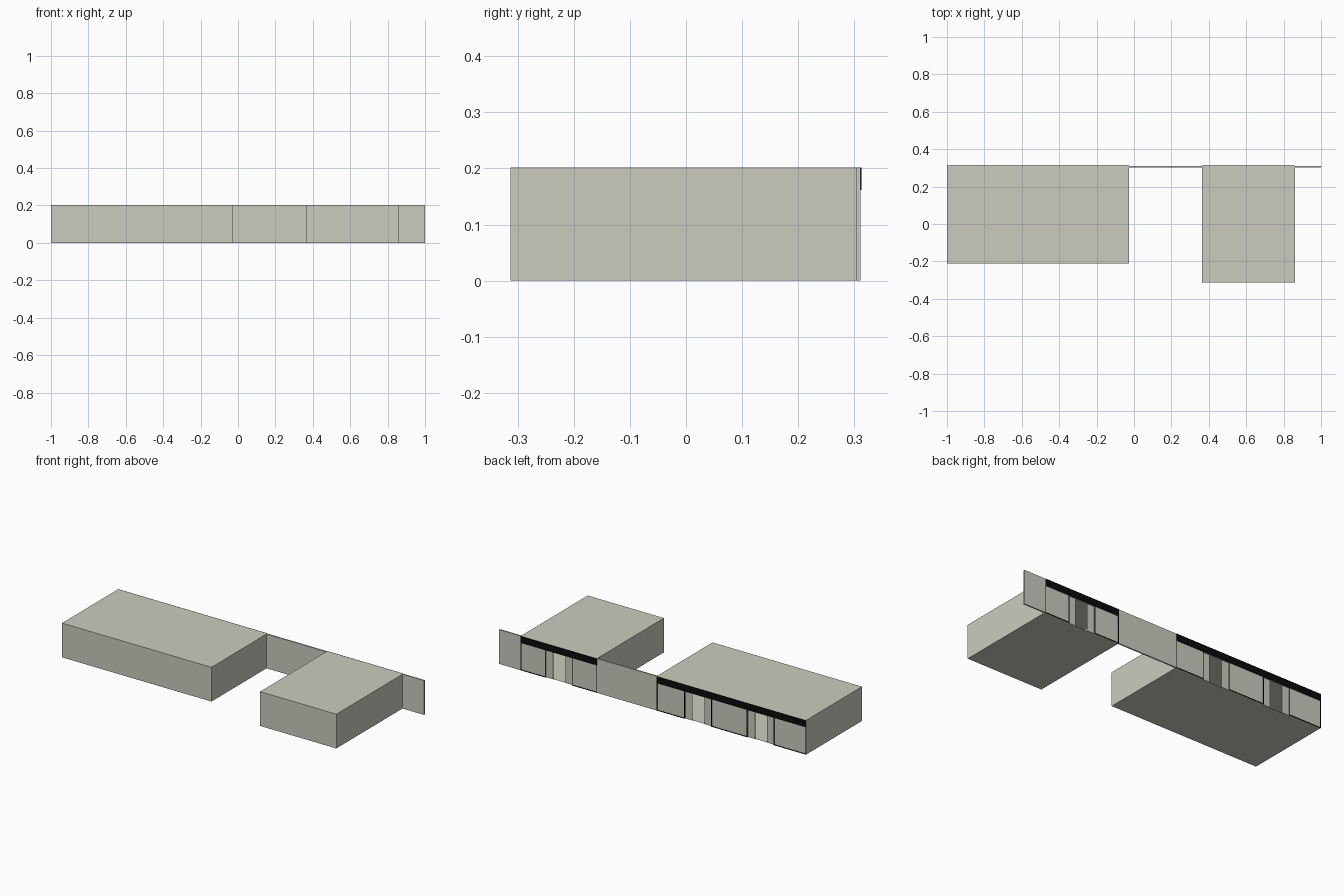
import bpy, bmesh

if "Cube" in bpy.data.objects:
    bpy.data.objects.remove(bpy.data.objects["Cube"])

def material(name, rgb):
    m = bpy.data.materials.new(name)
    m.diffuse_color = (*rgb, 1)
    m.use_nodes = True
    m.node_tree.nodes["Principled BSDF"].inputs["Base Color"].default_value = m.diffuse_color
    return m

STONE = material("warm grey", (0.60, 0.60, 0.53))
BLACK = material("black", (0.003, 0.003, 0.003))

def box(name, x0, x1, y0, y1, z0, z1, mat=STONE, open_back=False):
    bm = bmesh.new()
    bmesh.ops.create_cube(bm, size=1)
    for v in bm.verts:
        v.co.x = x1 if v.co.x > 0 else x0
        v.co.y = y1 if v.co.y > 0 else y0
        v.co.z = z1 if v.co.z > 0 else z0
    bm.normal_update()
    if open_back:
        bmesh.ops.delete(bm, geom=[f for f in bm.faces if f.normal.y > 0.9], context='FACES_ONLY')
    me = bpy.data.meshes.new(name)
    bm.to_mesh(me)
    bm.free()
    me.materials.append(mat)
    ob = bpy.data.objects.new(name, me)
    bpy.context.collection.objects.link(ob)

H, SIGN_Z = 0.202, 0.162                # wall height, underside of the sign
INNER, OUTER = 0.303, 0.311             # long wall planes
PANEL, SIDE = 0.309, 0.305              # window panel and door side panel planes
DOOR, BAY, BAR = 0.04, 0.086, 0.004     # half widths of door and bay, frame bar

# Plain stretches of the long wall
box("wall_between_shops", -0.026, 0.363, INNER, OUTER, 0, H)
box("wall_end", 0.86, 1.0, INNER, OUTER, 0, H)

def shop(name, x0, x1, front, doors):
    # Hollow room seen through the doorways
    box(name + "_room", x0, x1, front, INNER, 0, H, open_back=True)
    # Wall head and the black sign band on it
    box(name + "_wall_head", x0, x1, INNER, OUTER, SIGN_Z, H)
    box(name + "_sign_band", x0, x1, OUTER, 0.313, SIGN_Z, H, BLACK)
    # Window panels between door bays, each with a thin black frame
    edges = [x0] + [c + s * BAY for c in doors for s in (-1, 1)] + [x1]
    for a, b in zip(edges[::2], edges[1::2]):
        box(name + "_window_panel", a, b, INNER - 0.001, PANEL, 0, SIGN_Z)
        box(name + "_window_sill", a, b, PANEL, OUTER, 0, BAR, BLACK)
        for u in (a, b - BAR):
            box(name + "_window_post", u, u + BAR, PANEL, OUTER, BAR, SIGN_Z, BLACK)
    # Set back panels on both sides of each open doorway
    for c in doors:
        for a, b in ((c - BAY, c - DOOR), (c + DOOR, c + BAY)):
            box(name + "_door_side", a, b, INNER - 0.001, SIDE, 0, SIGN_Z)

shop("long_shop", -1.0, -0.026, -0.21, [-0.703, -0.295])
shop("deep_shop", 0.363, 0.86, -0.313, [0.612])
